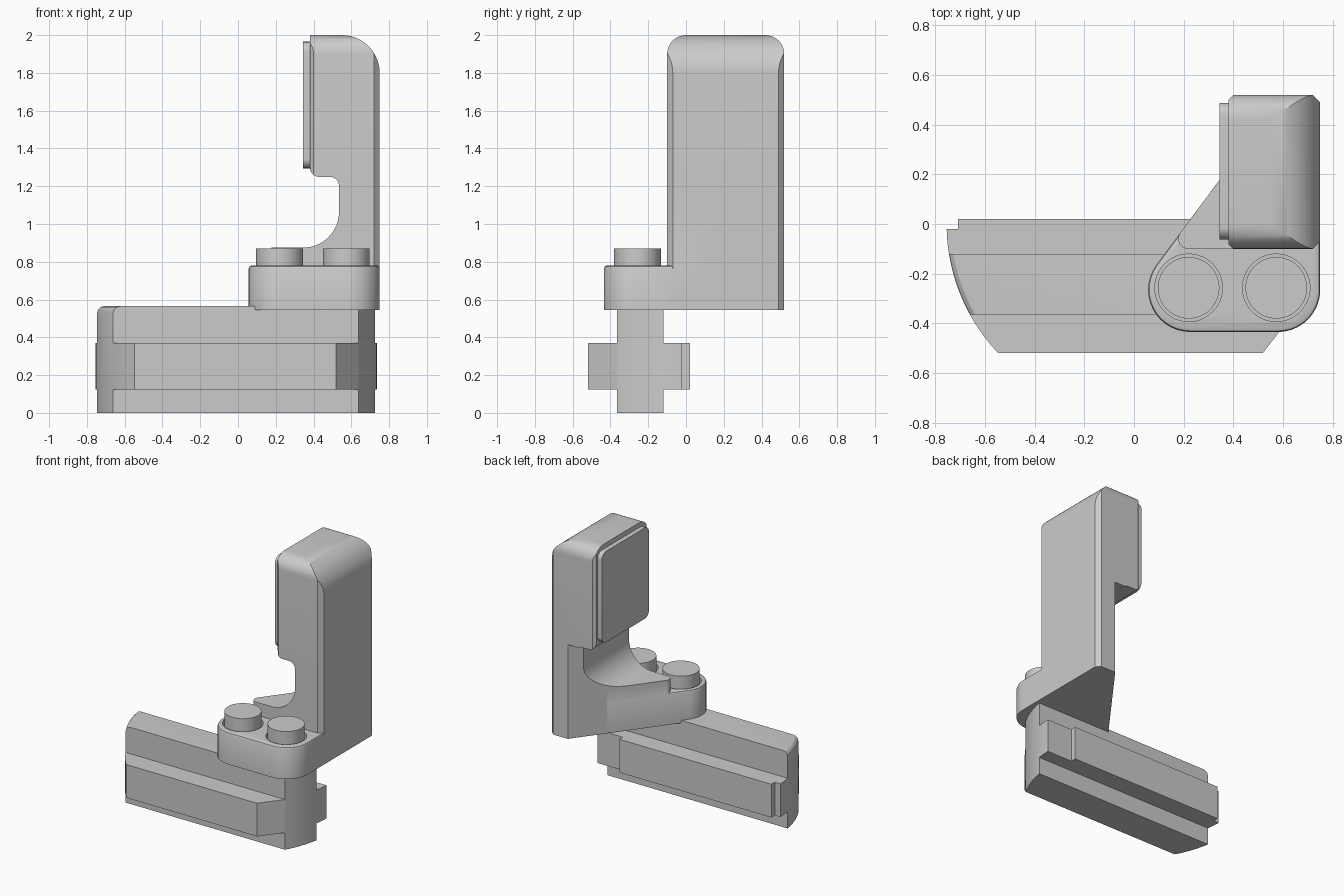
import bpy, bmesh, math
from mathutils import Vector

if "Cube" in bpy.data.objects:
    bpy.data.objects.remove(bpy.data.objects["Cube"])

def rounded(points, steps=10):
    """Polygon of (u, v, radius) corners -> list of 2D points with filleted corners."""
    out = []
    for i, (u, v, r) in enumerate(points):
        p = Vector((u, v))
        if r == 0:
            out.append(p)
            continue
        a = (Vector(points[i - 1][:2]) - p).normalized()
        b = (Vector(points[(i + 1) % len(points)][:2]) - p).normalized()
        half = a.angle(b) / 2
        centre = p + (a + b).normalized() * (r / math.sin(half))
        t = r / math.tan(half)
        s, e = p + a * t - centre, p + b * t - centre
        sweep = s.angle(e)
        for k in range(steps + 1):
            f = k / steps
            out.append(centre + (s * math.sin((1 - f) * sweep) + e * math.sin(f * sweep)) / math.sin(sweep))
    return out

def prism(name, pts, axis, lo, hi, bevel=0, bevel_test=None, segs=3):
    """Extrude a 2D outline along an axis, optionally bevelling chosen edges."""
    place = {'X': lambda u, v, w: (w, u, v),
             'Y': lambda u, v, w: (u, w, v),
             'Z': lambda u, v, w: (u, v, w)}[axis]
    bm = bmesh.new()
    face = bm.faces.new([bm.verts.new(place(p[0], p[1], lo)) for p in pts])
    ext = bmesh.ops.extrude_face_region(bm, geom=[face])
    move = Vector(place(0, 0, hi - lo))
    bmesh.ops.translate(bm, vec=move, verts=[g for g in ext['geom'] if isinstance(g, bmesh.types.BMVert)])
    bmesh.ops.recalc_face_normals(bm, faces=bm.faces)
    if bevel:
        edges = [e for e in bm.edges if all(bevel_test(v.co) for v in e.verts)]
        bmesh.ops.bevel(bm, geom=edges, offset=bevel, segments=segs, affect='EDGES', profile=0.5)
    me = bpy.data.meshes.new(name)
    bm.to_mesh(me)
    bm.free()
    ob = bpy.data.objects.new(name, me)
    bpy.context.collection.objects.link(ob)
    return ob

def boolean(ob, other, op):
    m = ob.modifiers.new(op, 'BOOLEAN')
    m.operation, m.object, m.solver = op, other, 'EXACT'
    bpy.context.view_layer.objects.active = ob
    bpy.ops.object.modifier_apply(modifier=m.name)
    bpy.data.objects.remove(other, do_unlink=True)

def circle(x, y, r, n=48):
    return [(x + r * math.cos(2 * math.pi * i / n), y + r * math.sin(2 * math.pi * i / n)) for i in range(n)]

def slide_outline(y0, y1, n=16):
    """Bar outline between y0 and y1 whose two ends follow arcs about the origin."""
    ys = [y0 + (y1 - y0) * i / n for i in range(n + 1)]
    left = [(-math.sqrt(0.755**2 - y * y), y) for y in ys]
    right = [(math.sqrt(0.735**2 - y * y), y) for y in ys if y == y0 or y >= -0.366]
    return right + left[::-1]

# Sliding base: upright web, wide flange and raised strip on the back
base = prism("base_slide", slide_outline(-0.365, -0.12), 'Z', 0, 0.565, 0.035,
             lambda c: c.z > 0.5 and c.x < -0.6)
boolean(base, prism("flange", slide_outline(-0.52, -0.02), 'Z', 0.125, 0.37), 'UNION')
strip = [(-0.71, -0.1), (0.53, -0.1), (0.53, 0.02), (-0.71, 0.02)]
boolean(base, prism("strip", strip, 'Z', 0.125, 0.37), 'UNION')

# Upright: slanted lower foot and full upper block, trimmed by side profiles
foot = rounded([(0.138, -0.10, 0.04), (0.72, -0.10, 0), (0.75, -0.07, 0),
                (0.75, 0.49, 0), (0.72, 0.52, 0), (0.60, 0.52, 0)])
block = [(0.40, -0.10), (0.72, -0.10), (0.75, -0.07), (0.75, 0.49),
         (0.72, 0.52), (0.40, 0.52), (0.38, 0.50), (0.38, -0.08)]
upright = prism("jaw_upright", foot, 'Z', 0.545, 1.245)
boolean(upright, prism("block", block, 'Z', 1.24, 2.0), 'UNION')
side = rounded([(0.0, 0.4, 0), (0.75, 0.4, 0), (0.75, 2.0, 0.2), (0.38, 2.0, 0),
                (0.38, 1.25, 0.05), (0.535, 1.25, 0.05), (0.535, 0.875, 0.19), (0.0, 0.875, 0)], 14)
boolean(upright, prism("side_trim", side, 'Y', -0.3, 0.7), 'INTERSECT')
end = rounded([(-0.10, 0.4, 0), (0.52, 0.4, 0), (0.52, 2.0, 0.1), (-0.10, 2.0, 0.1)])
boolean(upright, prism("end_trim", end, 'X', -0.2, 1.0), 'INTERSECT')

# Mounting lug in front of the upright, with counterbores for the screws
lug = rounded([(-0.112, -0.435, 0.17), (0.75, -0.435, 0.17), (0.75, 0.3, 0), (0.436, 0.3, 0)], 14)
boolean(upright, prism("lug", lug, 'Z', 0.545, 0.78, 0.015, lambda c: c.z > 0.77, 2), 'UNION')
screws = []
for i, x in enumerate((0.22, 0.573)):
    boolean(upright, prism("bore", circle(x, -0.257, 0.136), 'Z', 0.66, 0.9), 'DIFFERENCE')
    screws.append(prism(f"screw_head_{i + 1}", circle(x, -0.257, 0.124), 'Z', 0.64, 0.87))

# Grip pad on the inner face
pad_outline = rounded([(-0.062, 1.295, 0.05), (0.488, 1.295, 0.05), (0.488, 1.965, 0.05), (-0.062, 1.965, 0.05)])
pad = prism("grip_pad", pad_outline, 'X', 0.345, 0.39)

# Smooth curved faces, keep hard edges
for ob in [base, upright, pad] + screws:
    bpy.ops.object.select_all(action='DESELECT')
    ob.select_set(True)
    bpy.context.view_layer.objects.active = ob
    bpy.ops.object.shade_smooth_by_angle(angle=math.radians(28))
